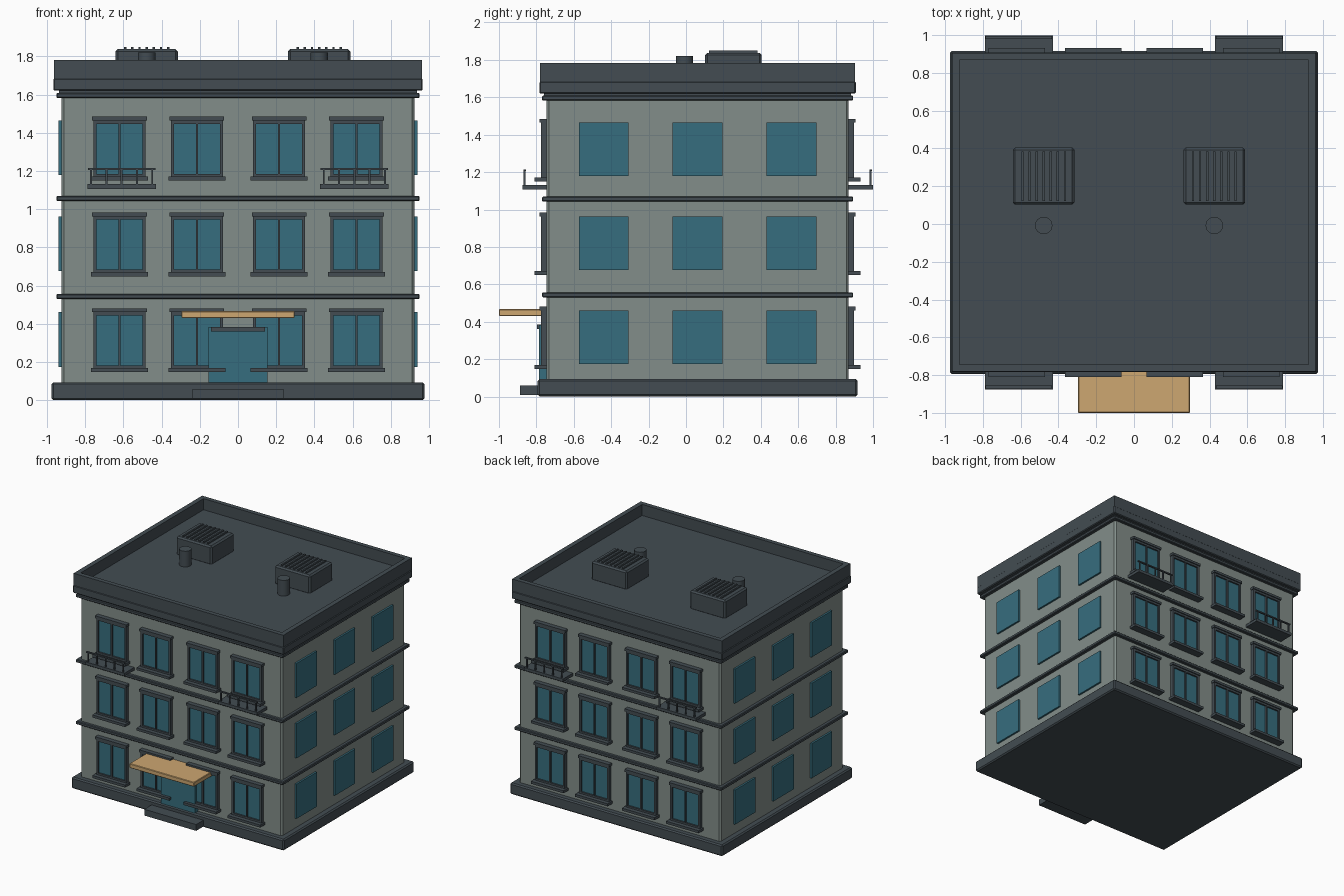
import bpy, bmesh, math
from mathutils import Matrix, Vector

if "Cube" in bpy.data.objects:
    bpy.data.objects.remove(bpy.data.objects["Cube"])

CY = 0.062                  # building centre in y (the awning sticks out at the front)
HX, HY = 0.924, 0.807       # half size of the walls
ROWS = (0.314, 0.816, 1.317)
COLS = (-0.62, -0.215, 0.215, 0.62)


def material(name, rgb):
    m = bpy.data.materials.new(name)
    m.diffuse_color = (*rgb, 1)
    m.use_nodes = True
    m.node_tree.nodes["Principled BSDF"].inputs["Base Color"].default_value = m.diffuse_color
    return m


WALL = material("wall_grey_green", (0.225, 0.270, 0.252))
DARK = material("dark_slate", (0.056, 0.073, 0.085))
GLASS = material("teal_glass", (0.037, 0.155, 0.210))
WOOD = material("tan_awning", (0.610, 0.385, 0.165))


def mesh_of(name, boxes, mat, bevel=0.0):
    """One mesh from boxes given as (x0, x1, y0, y1, z0, z1)."""
    bm = bmesh.new()
    for x0, x1, y0, y1, z0, z1 in boxes:
        mid = Vector(((x0 + x1) / 2, (y0 + y1) / 2, (z0 + z1) / 2))
        size = Matrix.Diagonal((x1 - x0, y1 - y0, z1 - z0, 1))
        bmesh.ops.create_cube(bm, size=1, matrix=Matrix.Translation(mid) @ size)
    if bevel:
        bmesh.ops.bevel(bm, geom=bm.edges[:], offset=bevel, segments=1, affect='EDGES')
    me = bpy.data.meshes.new(name)
    bm.to_mesh(me)
    bm.free()
    me.materials.append(mat)
    return me


def place(name, me, loc=(0, CY, 0), turn=0.0):
    ob = bpy.data.objects.new(name, me)
    ob.location = loc
    ob.rotation_euler.z = turn
    bpy.context.collection.objects.link(ob)
    return ob


def block(name, hx, hy, z0, z1, mat, bevel=0.0):
    """Box centred on the building."""
    return place(name, mesh_of(name, [(-hx, hx, -hy, hy, z0, z1)], mat, bevel))


# Main masses
block("walls", HX, HY, 0.05, 1.65, WALL, 0.012)
block("plinth", 0.975, 0.855, 0.0, 0.094, DARK, 0.01)
for i, z in enumerate((0.53, 1.043, 1.583)):
    block(f"floor_band_{i + 1}", 0.951, 0.832, z, z + 0.026, DARK, 0.005)
block("cornice_neck", 0.938, 0.82, 1.605, 1.63, DARK)
block("cornice", 0.967, 0.846, 1.62, 1.684, DARK, 0.006)

# Parapet walls around the sunken roof deck
px, py, ix, iy = 0.962, 0.842, 0.923, 0.805
place("parapet", mesh_of("parapet", [
    (-px, px, -py, -iy, 1.67, 1.782), (-px, px, iy, py, 1.67, 1.782),
    (-px, -ix, -iy, iy, 1.67, 1.782), (ix, px, -iy, iy, 1.67, 1.782)], DARK))
block("roof_deck", 0.93, 0.81, 1.66, 1.69, DARK)

# Framed windows, shared by the front and the back
fw, fd = 0.137, -0.837
frame = mesh_of("window_frame", [
    (-fw, -fw + 0.017, fd, -0.80, -0.15, 0.15),
    (fw - 0.017, fw, fd, -0.80, -0.15, 0.15),
    (-0.006, 0.006, fd, -0.80, -0.15, 0.15),
    (-fw, fw, fd, -0.80, 0.13, 0.15),
    (-fw, fw, fd, -0.80, -0.15, -0.132),
    (-0.143, 0.143, -0.845, -0.80, 0.147, 0.167),
    (-0.15, 0.15, -0.871, -0.80, -0.167, -0.146)], DARK)
pane = mesh_of("window_glass", [(-0.13, 0.13, -0.824, -0.80, -0.14, 0.14)], GLASS)

# Balconies: slab, top rail and balusters
rail_y0, rail_y1 = -0.93, -0.92
posts = [(x - 0.005, x + 0.005, rail_y0, rail_y1, 1.12, 1.21)
         for x in (-0.16, -0.08, 0, 0.08, 0.16)]
balcony = mesh_of("balcony", [
    (-0.18, 0.18, -0.937, -0.80, 1.107, 1.131),
    (-0.176, 0.176, rail_y0 - 0.002, rail_y1 + 0.002, 1.205, 1.215)] + posts, DARK)

for side, turn in (("front", 0.0), ("back", math.pi)):
    for r, z in enumerate(ROWS):
        for c, x in enumerate(COLS):
            tag = f"{side}_{r + 1}_{c + 1}"
            place("window_frame_" + tag, frame, (x, CY, z), turn)
            place("window_glass_" + tag, pane, (x, CY, z), turn)
    for hand, x in (("left", -0.609), ("right", 0.609)):
        place(f"balcony_{side}_{hand}", balcony, (x, CY, 0), turn)

# Plain side windows
side_pane = mesh_of("side_window", [(-0.939, 0.939, -0.133, 0.133, -0.143, 0.143)], GLASS)
for r, z in enumerate(ROWS):
    for c, y in enumerate((-0.502, 0, 0.502)):
        place(f"side_windows_{r + 1}_{c + 1}", side_pane, (0, CY + y, z + 0.004))

# Entrance: door, door header, awning and step
for name, box, mat, bev in (
        ("door", (-0.155, 0.155, -0.785, -0.74, 0.09, 0.383), GLASS, 0),
        ("door_header", (-0.142, 0.142, -0.797, -0.74, 0.361, 0.384), DARK, 0),
        ("awning", (-0.296, 0.296, -1.0, -0.745, 0.430, 0.467), WOOD, 0.004),
        ("entrance_step", (-0.238, 0.238, -0.888, -0.75, 0.008, 0.06), DARK, 0)):
    place(name, mesh_of(name, [box], mat, bev), (0, 0, 0))

# Rooftop units with slatted tops, and vent pipes beside them
unit = mesh_of("roof_unit", [(-0.163, 0.163, -0.151, 0.151, 1.68, 1.838)], DARK, 0.012)
slats = mesh_of("roof_unit_slats", [
    (x - 0.006, x + 0.006, -0.13, 0.13, 1.83, 1.849)
    for x in [0.0375 * k for k in range(-3, 4)]], DARK)
bm = bmesh.new()
bmesh.ops.create_cone(bm, cap_ends=True, segments=24, radius1=0.046, radius2=0.046,
                      depth=0.14, matrix=Matrix.Translation((0, 0, 1.75)))
for f in bm.faces:
    f.smooth = len(f.verts) == 4
for e in bm.edges:
    e.smooth = all(len(f.verts) == 4 for f in e.link_faces)
pipe = bpy.data.meshes.new("vent_pipe")
bm.to_mesh(pipe)
bm.free()
pipe.materials.append(DARK)
for hand, x in (("left", -0.478), ("right", 0.425)):
    place("roof_unit_" + hand, unit, (x, 0.253, 0))
    place("roof_unit_slats_" + hand, slats, (x, 0.253, 0))
    place("vent_pipe_" + hand, pipe, (x, -0.008, 0))
